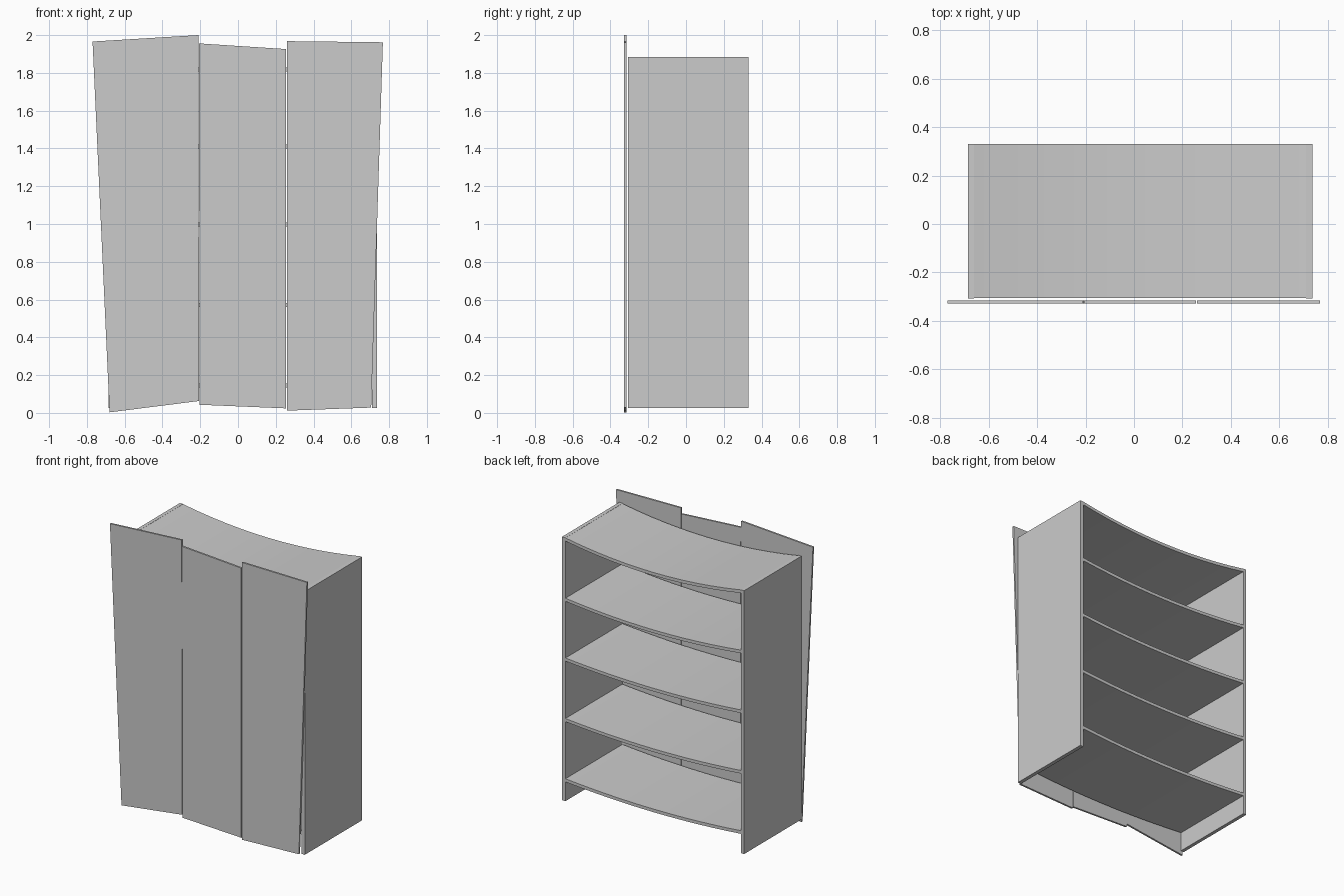
import bpy

if "Cube" in bpy.data.objects:
    bpy.data.objects.remove(bpy.data.objects["Cube"])


def make_mesh(name, verts, faces, smooth=False):
    mesh = bpy.data.meshes.new(name)
    mesh.from_pydata(verts, [], faces)
    mesh.update()
    obj = bpy.data.objects.new(name, mesh)
    bpy.context.collection.objects.link(obj)
    if smooth:
        bpy.ops.object.select_all(action='DESELECT')
        obj.select_set(True)
        bpy.context.view_layer.objects.active = obj
        bpy.ops.object.shade_smooth_by_angle()
    return obj


def extrude_y(name, outline, y0, y1, smooth=False):
    """Solid from an anticlockwise (x, z) outline, swept from y0 to y1."""
    n = len(outline)
    verts = [(x, y, z) for y in (y0, y1) for x, z in outline]
    faces = [(i + n, (i + 1) % n + n, (i + 1) % n, i) for i in range(n)]
    faces = [tuple(reversed(f)) for f in faces]
    faces += [tuple(range(n)), tuple(reversed(range(n, 2 * n)))]
    if smooth:
        # strip-shaped end caps for the bent board
        h = n // 2
        faces = faces[:n]
        for i in range(h - 1):
            a, b, c, d = i, i + 1, n - 2 - i, n - 1 - i
            faces += [(a, b, c, d), (d + n, c + n, b + n, a + n)]
    obj = make_mesh(name, verts, faces, smooth)
    return obj


# Upright side panels
for side, x0, x1 in (("left", -0.685, -0.66), ("right", 0.71, 0.737)):
    extrude_y(side + "_side_panel",
              [(x0, 0.025), (x1, 0.025), (x1, 1.883), (x0, 1.883)], -0.308, 0.33)

# Sagging shelves: end height and depth of sag
SEGMENTS = 12
XL, XR, HALF = -0.66, 0.71, 0.011
levels = [(0.172, 0.03), (0.597, 0.03), (1.024, 0.03), (1.446, 0.04), (1.871, 0.06)]
for k, (z, sag) in enumerate(levels):
    curve = []
    for i in range(SEGMENTS + 1):
        t = i / SEGMENTS
        curve.append((XL + (XR - XL) * t, z - sag * 4 * t * (1 - t)))
    outline = [(x, c - HALF) for x, c in curve] + [(x, c + HALF) for x, c in reversed(curve)]
    extrude_y(f"shelf_{k + 1}", outline, -0.305, 0.33, smooth=True)

# Crooked boards across the front
boards = {
    "left_board": [(-0.68, 0.003), (-0.206, 0.063), (-0.21, 2.0), (-0.77, 1.966)],
    "middle_board": [(-0.203, 0.043), (0.255, 0.024), (0.255, 1.926), (-0.207, 1.956)],
    "right_board": [(0.26, 0.012), (0.705, 0.028), (0.767, 1.962), (0.26, 1.968)],
}
for name, outline in boards.items():
    extrude_y(name, outline, -0.328, -0.315)
